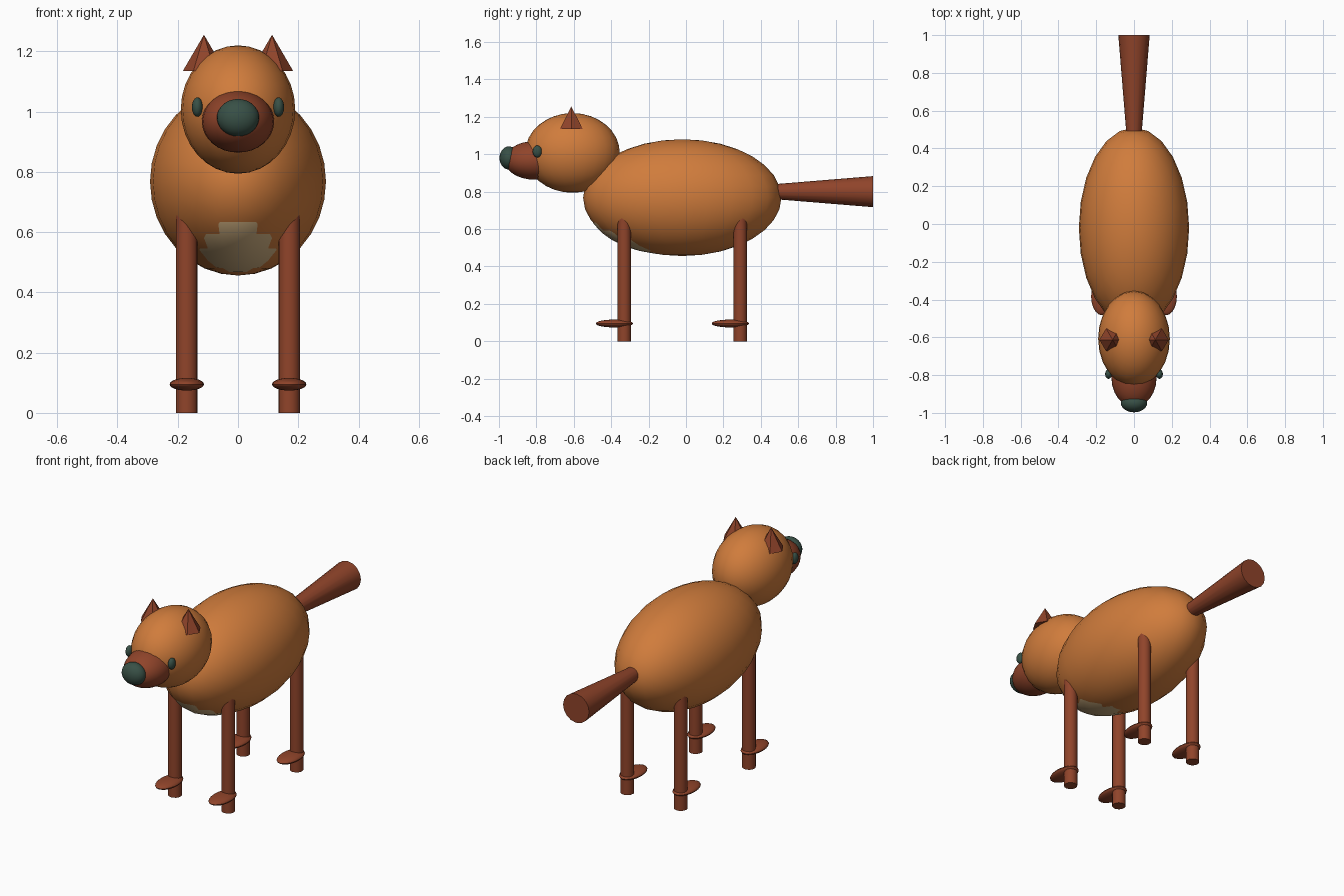
import bpy
import math

if "Cube" in bpy.data.objects:
    bpy.data.objects.remove(bpy.data.objects["Cube"])


def material(name, r, g, b):
    def lin(c):
        c /= 255
        return c / 12.92 if c <= 0.04045 else ((c + 0.055) / 1.055) ** 2.4
    m = bpy.data.materials.new(name)
    m.diffuse_color = (lin(r), lin(g), lin(b), 1)
    m.use_nodes = True
    m.node_tree.nodes["Principled BSDF"].inputs["Base Color"].default_value = m.diffuse_color
    return m


ORANGE = material("orange_fur", 208, 124, 60)
BROWN = material("brown_fur", 144, 68, 42)
DARK = material("dark_green_grey", 56, 80, 70)
TAN = material("tan_fur", 212, 180, 132)


def finish(name, mat):
    ob = bpy.context.object
    ob.name = name
    ob.data.materials.append(mat)
    bpy.ops.object.transform_apply(location=False, rotation=True, scale=True)
    bpy.ops.object.shade_smooth_by_angle(angle=math.radians(35))
    return ob


def ellipsoid(name, mat, loc, radii, segments=24, rings=16):
    bpy.ops.mesh.primitive_uv_sphere_add(
        segments=segments, ring_count=rings, radius=1, location=loc)
    bpy.context.object.scale = radii
    return finish(name, mat)


def cone(name, mat, loc, r1, r2, depth, sides=16, rot=(0, 0, 0)):
    bpy.ops.mesh.primitive_cone_add(
        vertices=sides, radius1=r1, radius2=r2, depth=depth,
        location=loc, rotation=rot)
    return finish(name, mat)


# Body, with a slightly protruding pale chest patch
ellipsoid("body", ORANGE, (0, -0.02, 0.768), (0.292, 0.53, 0.312))
ellipsoid("chest_patch", TAN, (0, -0.077, 0.728), (0.248, 0.45, 0.265))

# Head, muzzle and nose
ellipsoid("head", ORANGE, (0, -0.607, 1.007), (0.19, 0.253, 0.213))
ellipsoid("muzzle", BROWN, (0, -0.81, 0.967), (0.12, 0.16, 0.103))
ellipsoid("nose", DARK, (0, -0.947, 0.98), (0.07, 0.05, 0.062))

# Tail widening towards its flat end
cone("tail", BROWN, (0, 0.7, 0.80), 0.034, 0.083, 0.6,
     rot=(-math.pi / 2, 0, 0))

for side, s in (("left", 1), ("right", -1)):
    # Eyes and pointed ears
    ellipsoid(side + "_eye", DARK, (s * 0.135, -0.795, 1.015),
              (0.018, 0.025, 0.032), 16, 12)
    cone(side + "_ear", BROWN, (s * 0.113, -0.613, 1.195), 0.07, 0, 0.12,
         sides=6, rot=(0, 0, math.pi / 2))
    # Straight legs with flat paws
    for end, y in (("front", -0.33), ("back", 0.29)):
        cone(f"{end}_{side}_leg", BROWN, (s * 0.17, y, 0.34),
             0.036, 0.036, 0.68)
        ellipsoid(f"{end}_{side}_paw", BROWN, (s * 0.17, y - 0.053, 0.095),
                  (0.057, 0.1, 0.021), 20, 12)
